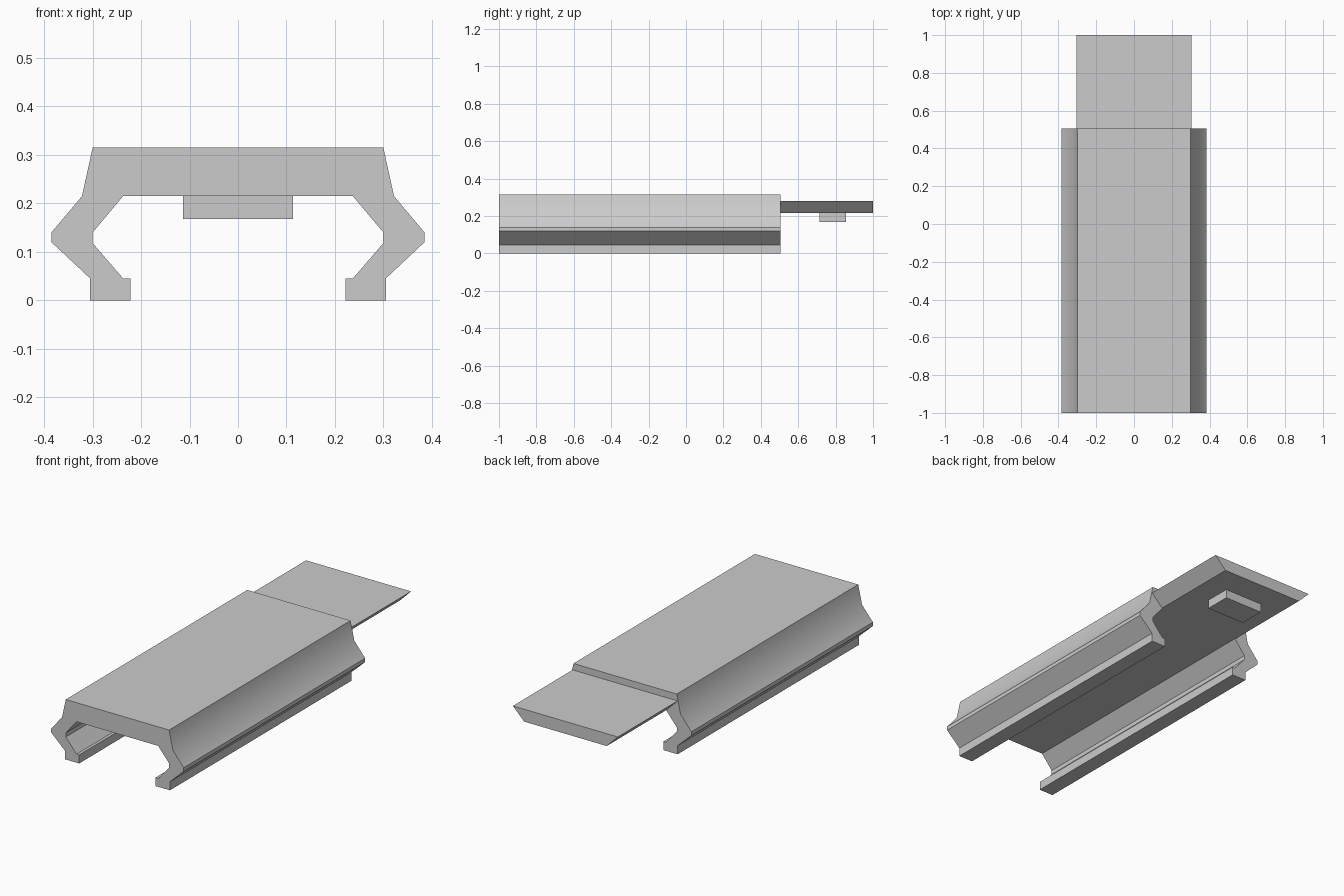
import bpy
import bmesh
import math

cube = bpy.data.objects.get("Cube")
if cube:
    bpy.data.objects.remove(cube, do_unlink=True)

grey = bpy.data.materials.new("light grey")
grey.use_nodes = True
colour = (0.6, 0.6, 0.6, 1)
grey.diffuse_color = colour
grey.node_tree.nodes["Principled BSDF"].inputs["Base Color"].default_value = colour


def extrude_profile(name, half, y0, y1):
    """Mirror a half outline in x/z and extrude it along y."""
    outline = half + [(-x, z) for x, z in reversed(half)]
    bm = bmesh.new()
    face = bm.faces.new([bm.verts.new((x, y0, z)) for x, z in outline])
    result = bmesh.ops.extrude_face_region(bm, geom=[face])
    moved = [v for v in result["geom"] if isinstance(v, bmesh.types.BMVert)]
    bmesh.ops.translate(bm, verts=moved, vec=(0, y1 - y0, 0))
    bmesh.ops.recalc_face_normals(bm, faces=bm.faces)
    mesh = bpy.data.meshes.new(name)
    bm.to_mesh(mesh)
    bm.free()
    mesh.materials.append(grey)
    obj = bpy.data.objects.new(name, mesh)
    bpy.context.collection.objects.link(obj)
    return obj


# Channel body: flat deck with bent clamping legs and hooked feet
body = extrude_profile("channel_body", [
    (0.30, 0.315), (0.322, 0.215), (0.385, 0.14), (0.385, 0.12),
    (0.305, 0.045), (0.305, 0), (0.222, 0), (0.222, 0.045),
    (0.237, 0.045), (0.30, 0.118), (0.30, 0.14), (0.237, 0.215),
], -1, 0.505)

# Rear tongue with undercut sides
extrude_profile("rear_tongue", [(0.305, 0.28), (0.24, 0.215)], 0.505, 1)

# Locking peg under the tongue
extrude_profile("locking_peg", [(0.113, 0.215), (0.113, 0.168)], 0.715, 0.855)

# Soften only the shallow bend on the body sides
bpy.ops.object.select_all(action="DESELECT")
body.select_set(True)
bpy.context.view_layer.objects.active = body
bpy.ops.object.shade_smooth_by_angle(angle=math.radians(32))
